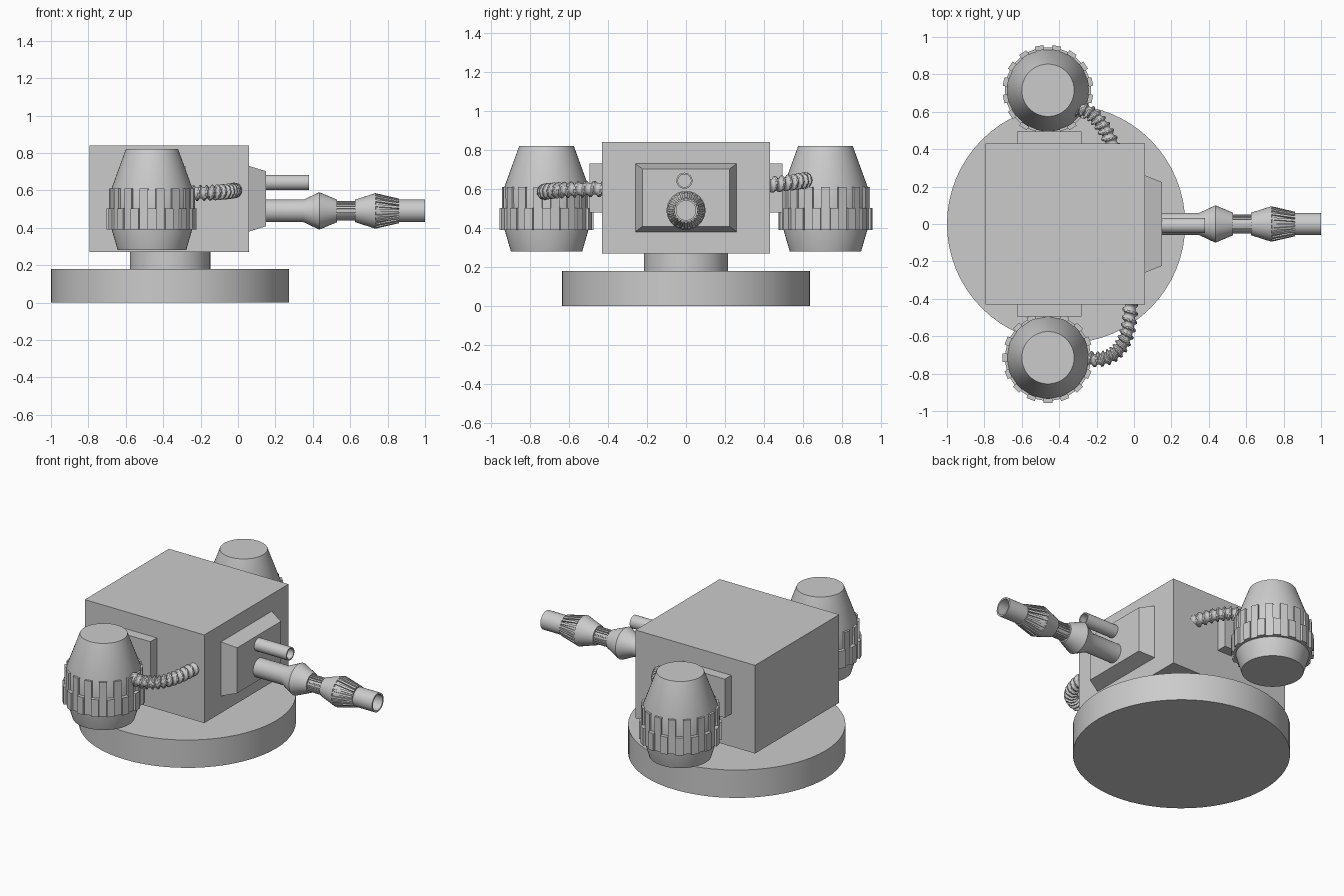
import bpy, bmesh, math
from mathutils import Matrix, Vector

if "Cube" in bpy.data.objects:
    bpy.data.objects.remove(bpy.data.objects["Cube"])


def finish(name, bm, smooth=True):
    bmesh.ops.recalc_face_normals(bm, faces=bm.faces)
    me = bpy.data.meshes.new(name)
    bm.to_mesh(me)
    bm.free()
    ob = bpy.data.objects.new(name, me)
    bpy.context.collection.objects.link(ob)
    if smooth:
        bpy.ops.object.select_all(action='DESELECT')
        ob.select_set(True)
        bpy.context.view_layer.objects.active = ob
        bpy.ops.object.shade_smooth_by_angle(angle=math.radians(30))
    return ob


def box(name, x, y, z):
    bm = bmesh.new()
    bmesh.ops.create_cube(bm, size=1)
    for v in bm.verts:
        for i, (a, b) in enumerate((x, y, z)):
            v.co[i] = b if v.co[i] > 0 else a
    return finish(name, bm, False)


def lathe(bm, profile, mat, n=32):
    """Spin (radius, height) points about local z; cap both ends."""
    rings = [[bm.verts.new(mat @ Vector((r * math.cos(2 * math.pi * k / n),
                                         r * math.sin(2 * math.pi * k / n), h)))
              for k in range(n)] for r, h in profile]
    skin(bm, rings)


def skin(bm, rings):
    n = len(rings[0])
    for a, b in zip(rings, rings[1:]):
        for k in range(n):
            bm.faces.new((a[k], a[(k + 1) % n], b[(k + 1) % n], b[k]))
    bm.faces.new(rings[0])
    bm.faces.new(rings[-1])


def fins(bm, section, width, count, mat, offset=0.0):
    """Radial ribs from a (radius, height) section."""
    for i in range(count):
        m = mat @ Matrix.Rotation(2 * math.pi * (i + offset) / count, 4, 'Z')
        skin(bm, [[bm.verts.new(m @ Vector((r, w, h))) for r, h in section]
                  for w in (-width / 2, width / 2)])


def at(x, y, z):
    return Matrix.Translation((x, y, z))


# Base disc and neck
for name, r, z0, z1 in (("base_disc", 0.637, 0, 0.18), ("neck", 0.215, 0.17, 0.28)):
    bm = bmesh.new()
    lathe(bm, [(r, z0), (r, z1)], at(-0.363, 0, 0), 64)
    finish(name, bm)

# Main body
box("body", (-0.795, 0.06), (-0.43, 0.43), (0.27, 0.84))

# Tapered front plate
plate = box("front_plate", (0.06, 0.15), (-0.26, 0.26), (0.38, 0.73))
for v in plate.data.vertices:
    if v.co.x > 0.1:
        v.co.y *= 0.86
        v.co.z = 0.555 + (v.co.z - 0.555) * 0.84

# Main barrel with hollow muzzle and ribs
mat = at(0, 0, 0.49) @ Matrix.Rotation(math.pi / 2, 4, 'Y')
bm = bmesh.new()
lathe(bm, [(0.06, 0.14), (0.06, 0.35), (0.1, 0.435), (0.06, 0.53), (0.046, 0.53),
           (0.046, 0.625), (0.06, 0.625), (0.095, 0.735), (0.088, 0.738),
           (0.055, 0.858), (0.06, 0.862), (0.06, 1.0), (0.05, 1.0), (0.05, 0.88)], mat)
fins(bm, [(0.04, 0.53), (0.052, 0.53), (0.052, 0.625), (0.04, 0.625)], 0.009, 20, mat)
fins(bm, [(0.05, 0.735), (0.095, 0.735), (0.066, 0.86), (0.05, 0.86)], 0.013, 20, mat)
finish("barrel", bm)

# Small upper tube
mat = at(0, -0.008, 0.642) @ Matrix.Rotation(math.pi / 2, 4, 'Y')
bm = bmesh.new()
lathe(bm, [(0.041, 0.14), (0.041, 0.38), (0.033, 0.38), (0.033, 0.2)], mat)
finish("upper_tube", bm)

# Side tanks with two staggered rows of teeth, plus mounting brackets
for s, label in ((-1, "front"), (1, "back")):
    mat = at(-0.46, s * 0.715, 0)
    off = 0.5 if s > 0 else 0.0
    bm = bmesh.new()
    lathe(bm, [(0.183, 0.28), (0.218, 0.40), (0.22, 0.60), (0.14, 0.82)], mat, 48)
    fins(bm, [(0.2, 0.39), (0.242, 0.39), (0.242, 0.502), (0.2, 0.502)],
         0.046, 16, mat, off)
    fins(bm, [(0.2, 0.39), (0.229, 0.39), (0.229, 0.61), (0.2, 0.61)],
         0.046, 16, mat, off + 0.5)
    finish(label + "_tank", bm)
    box(label + "_bracket", (-0.625, -0.28), sorted((s * 0.42, s * 0.495)), (0.48, 0.73))


# Ribbed hoses: a spiral ridge swept along a smooth path
def hose(name, p, turns):
    p = [Vector(q) for q in p]
    steps, n = turns * 8, 16
    rings = []
    bm = bmesh.new()
    for i in range(steps + 1):
        t = i / steps
        u = 1 - t
        c = p[0] * u**3 + p[1] * 3 * u*u*t + p[2] * 3 * u*t*t + p[3] * t**3
        d = ((p[1] - p[0]) * u*u + (p[2] - p[1]) * 2*u*t + (p[3] - p[2]) * t*t).normalized()
        side = d.cross(Vector((0, 0, 1))).normalized()
        up = side.cross(d)
        ring = []
        for k in range(n):
            a = 2 * math.pi * k / n
            phase = (t * turns - k / n) % 1
            r = 0.029 + 0.013 * min(1, max(0, 2.5 * (0.65 - abs(2 * phase - 1))))
            ring.append(bm.verts.new(c + (side * math.cos(a) + up * math.sin(a)) * r))
        rings.append(ring)
    skin(bm, rings)
    finish(name, bm)


hose("front_hose", [(-0.27, -0.715, 0.585), (-0.08, -0.76, 0.585),
                    (-0.015, -0.62, 0.6), (-0.02, -0.41, 0.6)], 13)
hose("back_hose", [(-0.33, 0.615, 0.645), (-0.22, 0.625, 0.645),
                   (-0.16, 0.53, 0.63), (-0.11, 0.41, 0.62)], 9)
